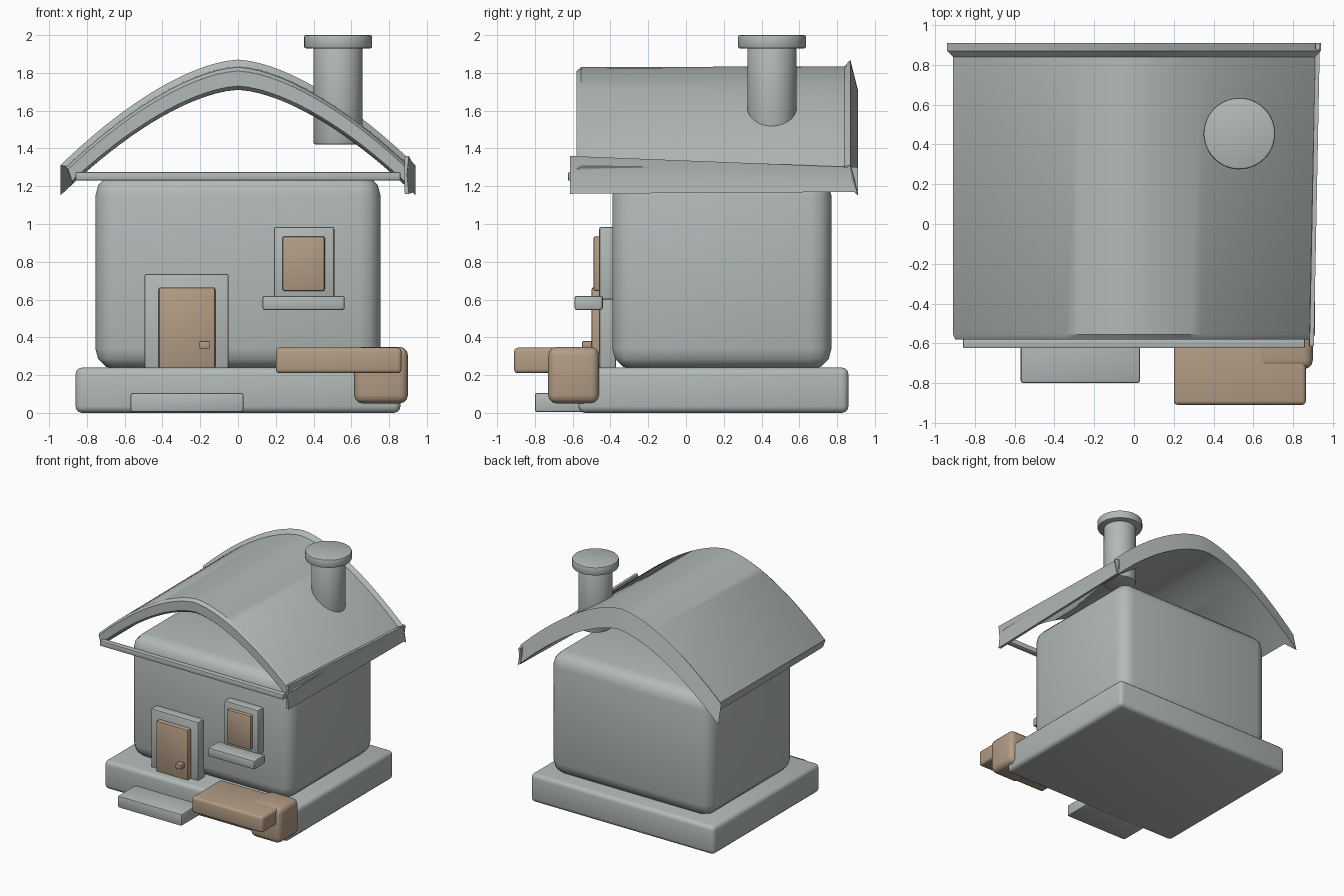
import bpy
import bmesh
import math
from mathutils import Matrix, Vector

default = bpy.data.objects.get("Cube")
if default:
    bpy.data.objects.remove(default, do_unlink=True)


def material(name, colour):
    mat = bpy.data.materials.new(name)
    mat.use_nodes = True
    mat.diffuse_color = (*colour, 1)
    mat.node_tree.nodes["Principled BSDF"].inputs["Base Color"].default_value = (*colour, 1)
    return mat


GREY = material("stone grey", (0.45, 0.49, 0.48))
TAN = material("warm wood", (0.45, 0.335, 0.235))


def finish(name, bm, mat):
    bmesh.ops.recalc_face_normals(bm, faces=bm.faces)
    mesh = bpy.data.meshes.new(name)
    bm.to_mesh(mesh)
    bm.free()
    mesh.materials.append(mat)
    obj = bpy.data.objects.new(name, mesh)
    bpy.context.collection.objects.link(obj)
    bpy.ops.object.select_all(action="DESELECT")
    obj.select_set(True)
    bpy.context.view_layer.objects.active = obj
    bpy.ops.object.shade_smooth_by_angle(angle=math.radians(35))
    return obj


def box(name, x, y, z, mat=GREY, bevel=0.012, segments=2):
    """Rounded block spanning the given x, y and z ranges."""
    bm = bmesh.new()
    bmesh.ops.create_cube(bm, size=1)
    low, high = (Vector(c) for c in zip(x, y, z))
    size = high - low
    for v in bm.verts:
        v.co = (low + high) / 2 + Vector(a * b for a, b in zip(v.co, size))
    bmesh.ops.bevel(bm, geom=bm.edges[:], offset=bevel, segments=segments,
                    profile=0.5, affect="EDGES")
    return finish(name, bm, mat)


def cylinder(name, x, y, z, radius, bevel):
    bm = bmesh.new()
    bmesh.ops.create_cone(bm, cap_ends=True, segments=48, radius1=radius, radius2=radius,
                          depth=z[1] - z[0],
                          matrix=Matrix.Translation((x, y, sum(z) / 2)))
    rims = [e for e in bm.edges if any(len(f.verts) > 4 for f in e.link_faces)]
    bmesh.ops.bevel(bm, geom=rims, offset=bevel, segments=2, profile=0.5, affect="EDGES")
    return finish(name, bm, GREY)


def loft(name, rings, capped):
    """Skin closed rings of points; close the ends or join last to first."""
    bm = bmesh.new()
    rows = [[bm.verts.new(p) for p in ring] for ring in rings]
    pairs = list(zip(rows, rows[1:]))
    if capped:
        bm.faces.new(rows[0])
        bm.faces.new(rows[-1])
    for a, b in pairs:
        for i in range(len(a)):
            j = (i + 1) % len(a)
            bm.faces.new((a[i], a[j], b[j], b[i]))
    return finish(name, bm, GREY)


# Base and doorstep
box("base_slab", (-0.86, 0.86), (-0.57, 0.86), (0, 0.24), bevel=0.035, segments=3)
box("door_step", (-0.57, 0.03), (-0.8, -0.5), (0.005, 0.105))

# House body
box("house_body", (-0.755, 0.755), (-0.39, 0.77), (0.23, 1.26), bevel=0.11, segments=3)

# Door
box("door_frame", (-0.495, -0.05), (-0.46, -0.37), (0.235, 0.735))
box("door_panel", (-0.42, -0.12), (-0.5, -0.42), (0.235, 0.665), TAN)
box("door_knob", (-0.205, -0.15), (-0.55, -0.49), (0.34, 0.38), TAN, 0.006)

# Window
box("window_frame", (0.19, 0.51), (-0.46, -0.37), (0.6, 0.985))
box("window_pane", (0.235, 0.46), (-0.49, -0.42), (0.645, 0.935), TAN)
box("window_sill", (0.13, 0.565), (-0.59, -0.44), (0.545, 0.62))

# Bench
box("bench_seat", (0.2, 0.865), (-0.91, -0.52), (0.21, 0.345), TAN, 0.02, 3)
box("bench_block", (0.615, 0.9), (-0.73, -0.46), (0.05, 0.35), TAN, 0.045, 3)

# Arched roof: cross-sections through the thickness, swept along the arch
outline = [  # y, crown height, half width
    (-0.555, 1.83, 0.91), (0.84, 1.835, 0.91), (0.87, 1.87, 0.94),
    (0.91, 1.71, 0.94), (0.84, 1.71, 0.875), (-0.555, 1.71, 0.87),
    (-0.58, 1.73, 0.88), (-0.58, 1.81, 0.9),
]
STEPS = 32
sections = []
for k in range(STEPS + 1):
    t = 2 * k / STEPS - 1
    sections.append([(t * half, y, crown - 0.617 * abs(t * half) ** 1.62)
                     for y, crown, half in outline])
loft("roof", sections, True)

# Warped board along one eave
board = []
for y, x, low, high in ((-0.615, 0.895, 1.16, 1.36), (0.91, 0.925, 1.17, 1.3)):
    middle = (low + high) / 2
    board.append([(x + 0.01, y, low), (x, y, middle), (x + 0.01, y, high),
                  (x - 0.012, y, high), (x - 0.015, y, middle), (x - 0.012, y, low)])
loft("eave_board", board, True)
box("front_beam", (-0.86, 0.86), (-0.625, -0.575), (1.23, 1.275), bevel=0.008)

# Chimney
cylinder("chimney_stack", 0.53, 0.455, (1.42, 1.935), 0.13, 0.012)
cylinder("chimney_cap", 0.53, 0.455, (1.93, 2.0), 0.18, 0.01)
